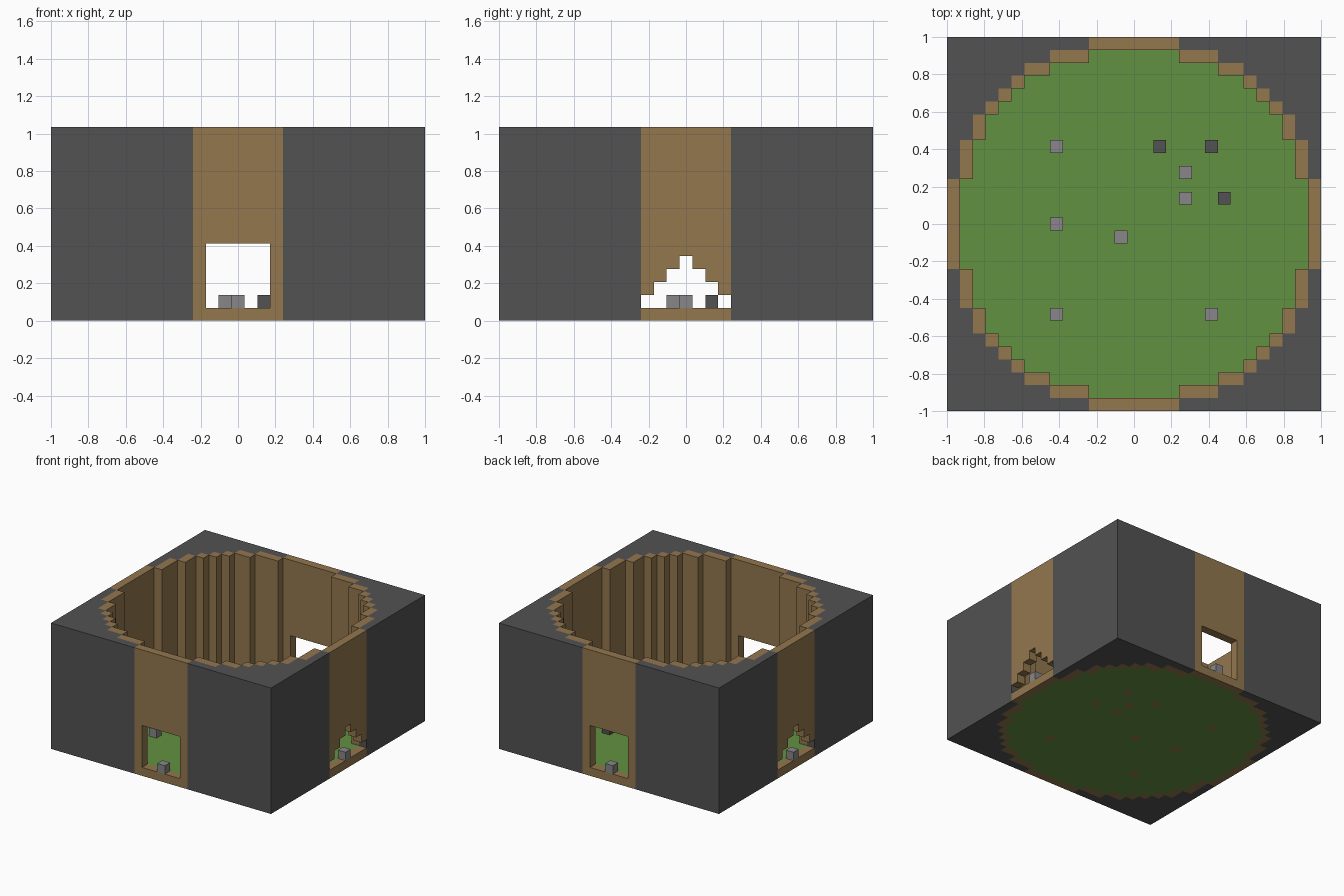
import bpy, bmesh
from math import radians
from mathutils import Matrix

if "Cube" in bpy.data.objects:
    bpy.data.objects.remove(bpy.data.objects["Cube"], do_unlink=True)

U = 2 / 29            # one block
HALF = 14.5           # half width in blocks
HEIGHT = 15
SCALE = Matrix.Scale(U, 4)
STAND = Matrix.Rotation(radians(90), 4, 'X')   # outline stands upright, depth goes to the front


def turn(k):
    return Matrix.Rotation(radians(90 * k), 4, 'Z')


def material(name, rgb):
    mat = bpy.data.materials.new(name)
    mat.use_nodes = True
    mat.diffuse_color = (*rgb, 1)
    mat.node_tree.nodes["Principled BSDF"].inputs["Base Color"].default_value = (*rgb, 1)
    return mat


DARK = material("dark stone", (0.084, 0.084, 0.084))
SOIL = material("brown soil", (0.288, 0.184, 0.076))
GRASS = material("green grass", (0.122, 0.283, 0.054))
GREY = material("light grey stone", (0.246, 0.238, 0.246))


def prism(bm, outline, low, high, matrix=Matrix()):
    """Extrude a flat outline from low to high."""
    base = bm.faces.new([bm.verts.new(matrix @ Matrix.Translation((x, y, low)).translation)
                         for x, y in outline])
    out = bmesh.ops.extrude_face_region(bm, geom=[base], use_keep_orig=True)["geom"]
    verts = [v for v in out if isinstance(v, bmesh.types.BMVert)]
    bmesh.ops.translate(bm, vec=matrix.to_3x3() @ Matrix.Translation((0, 0, high - low)).translation,
                        verts=verts)


def rect(x0, y0, x1, y1):
    return [(x0, y0), (x1, y0), (x1, y1), (x0, y1)]


def finish(name, bm, *mats):
    bmesh.ops.recalc_face_normals(bm, faces=bm.faces)
    bm.transform(SCALE)
    mesh = bpy.data.meshes.new(name)
    bm.to_mesh(mesh)
    bm.free()
    for mat in mats:
        mesh.materials.append(mat)
    obj = bpy.data.objects.new(name, mesh)
    bpy.context.collection.objects.link(obj)
    return obj


# Stepped circle: row, first and last block of each run in one eighth
eighth = [(13, 4, 6), (12, 7, 8), (11, 9, 9), (10, 10, 10)]
runs = [(a, r, b, r) for r, a, b in eighth]
runs += [(y0, x0, y1, x1) for x0, y0, x1, y1 in reversed(runs[:-1])]

# Dark corner masses outside the circle
steps = [(3.5, HALF), (3.5, 13.5)]
for x0, y0, x1, y1 in runs:
    steps += [(x1 + .5, y1 + .5), (x1 + .5, y0 - .5)]
steps += [(HALF, 3.5), (HALF, HALF)]
corner = [p for i, p in enumerate(steps) if p not in steps[:i]]
for k, name in enumerate(["back_left", "back_right", "front_right", "front_left"]):
    bm = bmesh.new()
    prism(bm, corner, 0, HEIGHT, turn(k))
    finish(name + "_corner", bm, DARK)

# Stepped soil wall between the doors
bm = bmesh.new()
for k in range(4):
    for x0, y0, x1, y1 in runs:
        prism(bm, rect(x0 - .5, y0 - .5, x1 + .5, y1 + .5), 0, HEIGHT, turn(k))
finish("round_wall", bm, SOIL)

# Four door walls: square doors front and back, stepped doors at the sides
square = [(2.5, 6), (2.5, 1), (3.5, 1)]
stepped = [(.5, 5), (.5, 4), (1.5, 4), (1.5, 3), (2.5, 3), (2.5, 2), (3.5, 2)]
for k, name in enumerate(["front", "left", "back", "right"]):
    half = (stepped if k % 2 else square) + [(3.5, HEIGHT)]
    bm = bmesh.new()
    prism(bm, half + [(-x, z) for x, z in reversed(half)], 13.5, HALF, turn(k) @ STAND)
    prism(bm, rect(-3.5, 0, 3.5, 1), 13.5, HALF, turn(k) @ STAND)
    finish(name + "_door_wall", bm, SOIL)

# Loose blocks on the floor and on the door sills
grey_cells = [(-6, 6), (4, 4), (4, 2), (-6, 0), (-1, -1), (-6, -7), (6, -7)]
dark_cells = [(2, 6), (6, 6), (7, 2)]
sill_cells = [(0, 14), (0, -14), (14, 0), (-14, 0)]
for name, cells, mat in [("grey_blocks", grey_cells, GREY), ("dark_blocks", dark_cells, DARK),
                         ("sill_blocks", sill_cells, GREY)]:
    bm = bmesh.new()
    for x, y in cells:
        prism(bm, rect(x - .5, y - .5, x + .5, y + .5), 1, 2)
    finish(name, bm, mat)

# Grass floor inside the circle, with soil under each loose block
reach = {y: 13 for y in range(4)}
for x0, y0, x1, y1 in runs:
    for y in range(y0, y1 + 1):
        reach[y] = x0 - 1
bm = bmesh.new()
bmesh.ops.create_grid(bm, x_segments=29, y_segments=29, size=HALF)


def cell(face):
    c = face.calc_center_median()
    return round(c.x), round(c.y)


outside = [f for f in bm.faces if abs(cell(f)[0]) > reach.get(abs(cell(f)[1]), -1)]
bmesh.ops.delete(bm, geom=outside, context='FACES')
top = bmesh.ops.extrude_face_region(bm, geom=bm.faces[:], use_keep_orig=True)["geom"]
bmesh.ops.translate(bm, vec=(0, 0, 1), verts=[v for v in top if isinstance(v, bmesh.types.BMVert)])
for f in bm.faces:
    f.material_index = int(cell(f) in grey_cells + dark_cells)
finish("grass_floor", bm, GRASS, SOIL)
